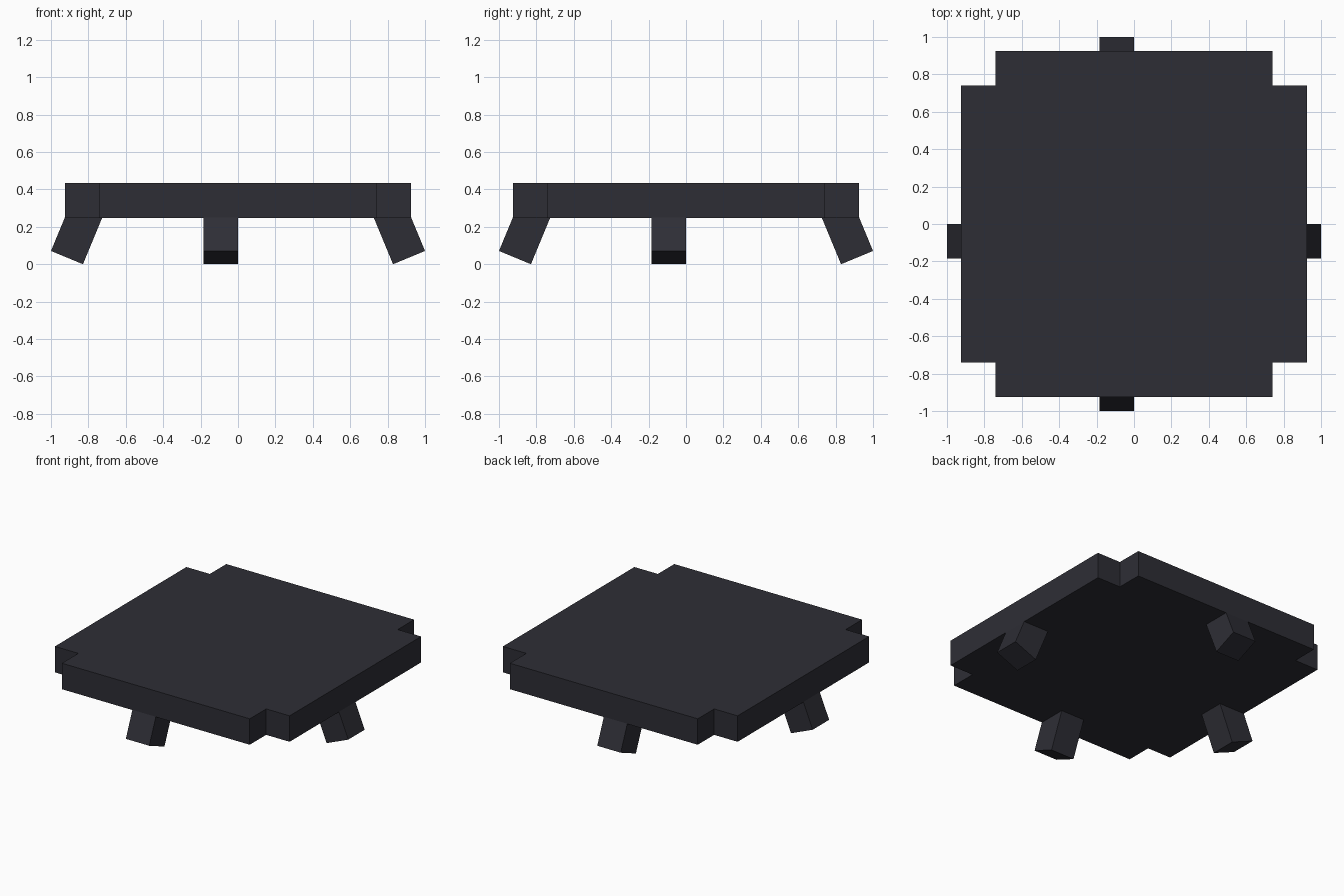
import bpy, bmesh, math
from mathutils import Matrix, Vector

if "Cube" in bpy.data.objects:
    bpy.data.objects.remove(bpy.data.objects["Cube"])

dark = bpy.data.materials.new("charcoal")
dark.diffuse_color = (0.027, 0.027, 0.036, 1)
dark.use_nodes = True
dark.node_tree.nodes["Principled BSDF"].inputs["Base Color"].default_value = dark.diffuse_color


def prism(name, profile, height, matrix):
    """Extrude a flat outline along its local z, then place it."""
    bm = bmesh.new()
    face = bm.faces.new([bm.verts.new((x, y, 0)) for x, y in profile])
    top = bmesh.ops.extrude_face_region(bm, geom=[face], use_keep_orig=True)["geom"]
    moved = [v for v in top if isinstance(v, bmesh.types.BMVert)]
    bmesh.ops.translate(bm, verts=moved, vec=(0, 0, height))
    bmesh.ops.transform(bm, matrix=matrix, verts=bm.verts)
    bmesh.ops.recalc_face_normals(bm, faces=bm.faces)
    mesh = bpy.data.meshes.new(name)
    bm.to_mesh(mesh)
    bm.free()
    mesh.materials.append(dark)
    obj = bpy.data.objects.new(name, mesh)
    bpy.context.collection.objects.link(obj)


# Table top: square slab with notched corners
W, N = 0.926, 0.741
outline = []
for k in range(4):
    rot = Matrix.Rotation(k * math.pi / 2, 3, 'Z')
    for x, y in [(W, -N), (W, N), (N, N)]:
        p = rot @ Vector((x, y, 0))
        outline.append((p.x, p.y))
prism("table_top", outline, 0.185, Matrix.Translation((0, 0, 0.248)))

# Splayed legs: square bars, leaning outward on each side
S, TILT = 0.185, math.radians(22.5)
square = [(0, 0), (S, 0), (S, S), (0, S)]
lean = Matrix.Translation((0.829, 0, 0)) @ Matrix.Rotation(-TILT, 4, 'Y')
sides = {"right_leg": (0, -S), "back_leg": (90, 0),
         "left_leg": (180, 0), "front_leg": (270, -S)}
for name, (angle, shift) in sides.items():
    turn = Matrix.Rotation(math.radians(angle), 4, 'Z')
    prism(name, square, 0.36, turn @ Matrix.Translation((0, shift, 0)) @ lean)
